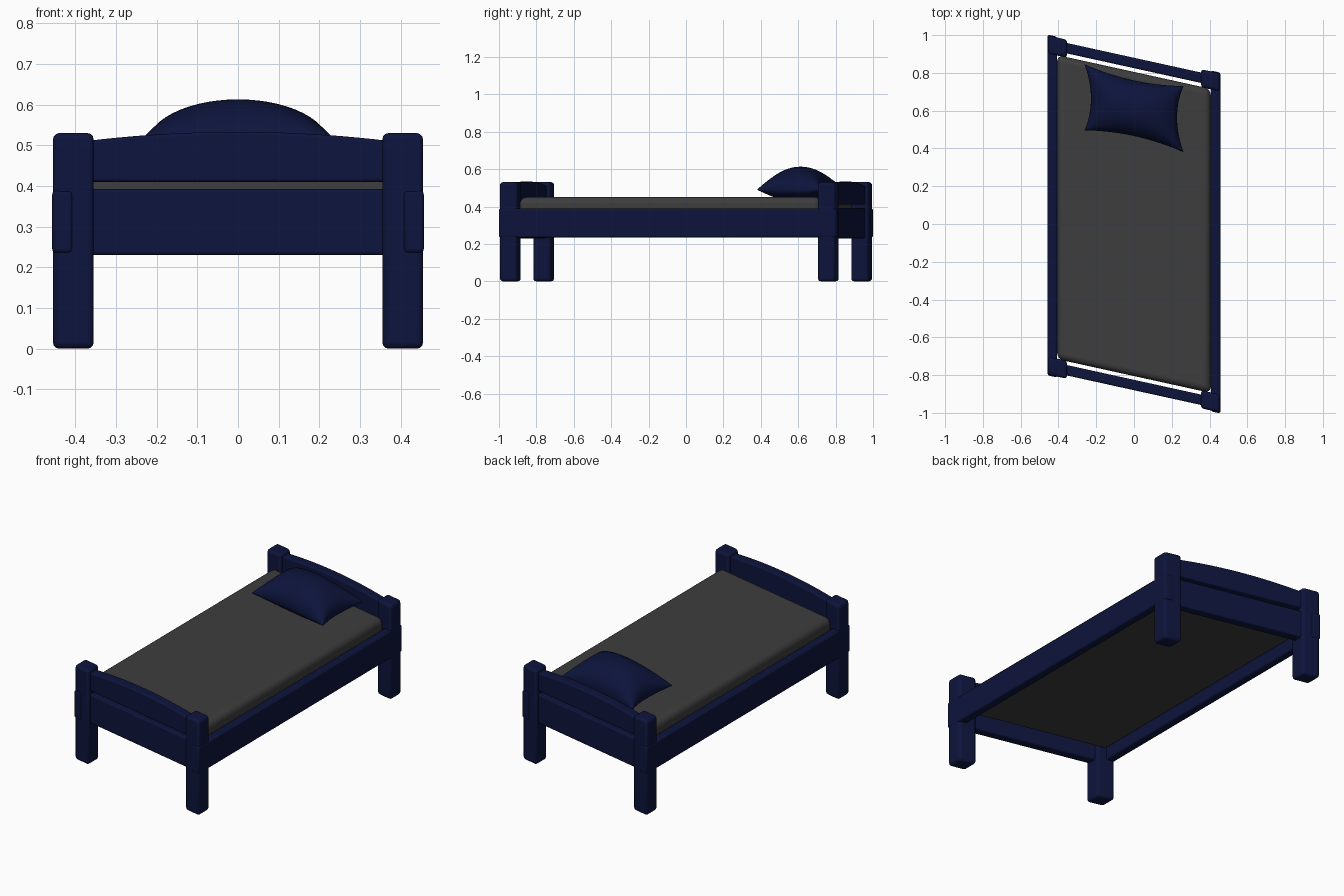
import bpy, bmesh, math

if "Cube" in bpy.data.objects:
    bpy.data.objects.remove(bpy.data.objects["Cube"])

SHEAR = -0.22  # the whole bed is skewed: y shifts with x


def material(name, rgb):
    m = bpy.data.materials.new(name)
    m.diffuse_color = (*rgb, 1)
    m.use_nodes = True
    m.node_tree.nodes["Principled BSDF"].inputs["Base Color"].default_value = m.diffuse_color
    return m


NAVY = material("navy", (0.004, 0.007, 0.045))
GREY = material("dark_grey", (0.047, 0.047, 0.047))


def finish(name, bm, mat, bevel=0, segments=3):
    for v in bm.verts:
        v.co.y += SHEAR * v.co.x
    bmesh.ops.recalc_face_normals(bm, faces=bm.faces)
    me = bpy.data.meshes.new(name)
    bm.to_mesh(me)
    bm.free()
    me.materials.append(mat)
    ob = bpy.data.objects.new(name, me)
    bpy.context.collection.objects.link(ob)
    if bevel:
        mod = ob.modifiers.new("bevel", 'BEVEL')
        mod.width, mod.segments = bevel, segments
        mod.limit_method = 'ANGLE'
        mod.angle_limit = math.radians(40)
    bpy.context.view_layer.objects.active = ob
    ob.select_set(True)
    bpy.ops.object.shade_smooth_by_angle(angle=math.radians(40))
    ob.select_set(False)
    return ob


def box(name, lo, hi, mat, bevel, segments=3):
    bm = bmesh.new()
    bmesh.ops.create_cube(bm, size=1)
    for v in bm.verts:
        for i in range(3):
            v.co[i] = (lo[i] + hi[i]) / 2 + v.co[i] * (hi[i] - lo[i])
    return finish(name, bm, mat, bevel, segments)


def arched_board(name, y0, y1):
    bm = bmesh.new()
    n, half = 20, 0.37
    xs = [half * (2 * i / n - 1) for i in range(n + 1)]
    outline = [(-half, 0.41), (half, 0.41)]
    outline += [(x, 0.511 + 0.022 * (1 - (x / half) ** 2)) for x in reversed(xs)]
    face = bm.faces.new([bm.verts.new((x, y0, z)) for x, z in outline])
    ext = bmesh.ops.extrude_face_region(bm, geom=[face])
    for g in ext["geom"]:
        if isinstance(g, bmesh.types.BMVert):
            g.co.y = y1
    finish(name, bm, NAVY, 0.008)


# Corner posts
for sx, side in ((-1, "left"), (1, "right")):
    for sy, end in ((-1, "front"), (1, "back")):
        cx, cy = 0.405 * sx, 0.85 * sy
        box(f"{end}_{side}_post", (cx - 0.05, cy - 0.0475, 0),
            (cx + 0.05, cy + 0.0475, 0.53), NAVY, 0.015)
    # Long side rails
    cx = 0.432 * sx
    box(f"{side}_rail", (cx - 0.025, -0.902, 0.235), (cx + 0.025, 0.902, 0.389), NAVY, 0.01)

# End rails and arched boards above them
for sy, end in ((-1, "front"), (1, "back")):
    y0, y1 = sorted((0.825 * sy, 0.88 * sy))
    box(f"{end}_rail", (-0.37, y0, 0.23), (0.37, y1, 0.392), NAVY, 0.008)
    arched_board(f"{end}_board", y0, y1)

# Mattress
box("mattress", (-0.407, -0.805, 0.29), (0.407, 0.805, 0.45), GREY, 0.035, 6)

# Pillow: two puffed sheets welded along a pinched seam
bm = bmesh.new()
N = 28
for top in (True, False):
    grid = []
    for i in range(N + 1):
        u = math.sin(math.pi / 2 * (2 * i / N - 1))
        row = []
        for j in range(N + 1):
            v = math.sin(math.pi / 2 * (2 * j / N - 1))
            puff = max(0, (1 - u * u) * (1 - v * v)) ** 0.47
            x = 0.262 * u * (1 - 0.13 * (1 - v * v))
            y = 0.613 + 0.175 * v * (1 - 0.16 * (1 - u * u))
            z = 0.49 + (0.123 * puff if top else -0.042 * min(1, 1.6 * puff))
            row.append(bm.verts.new((x, y, z)))
        grid.append(row)
    for i in range(N):
        for j in range(N):
            bm.faces.new((grid[i][j], grid[i + 1][j], grid[i + 1][j + 1], grid[i][j + 1]))
bmesh.ops.remove_doubles(bm, verts=bm.verts, dist=0.0003)
pillow = finish("pillow", bm, NAVY)
pillow.data.polygons.foreach_set("use_smooth", [True] * len(pillow.data.polygons))
